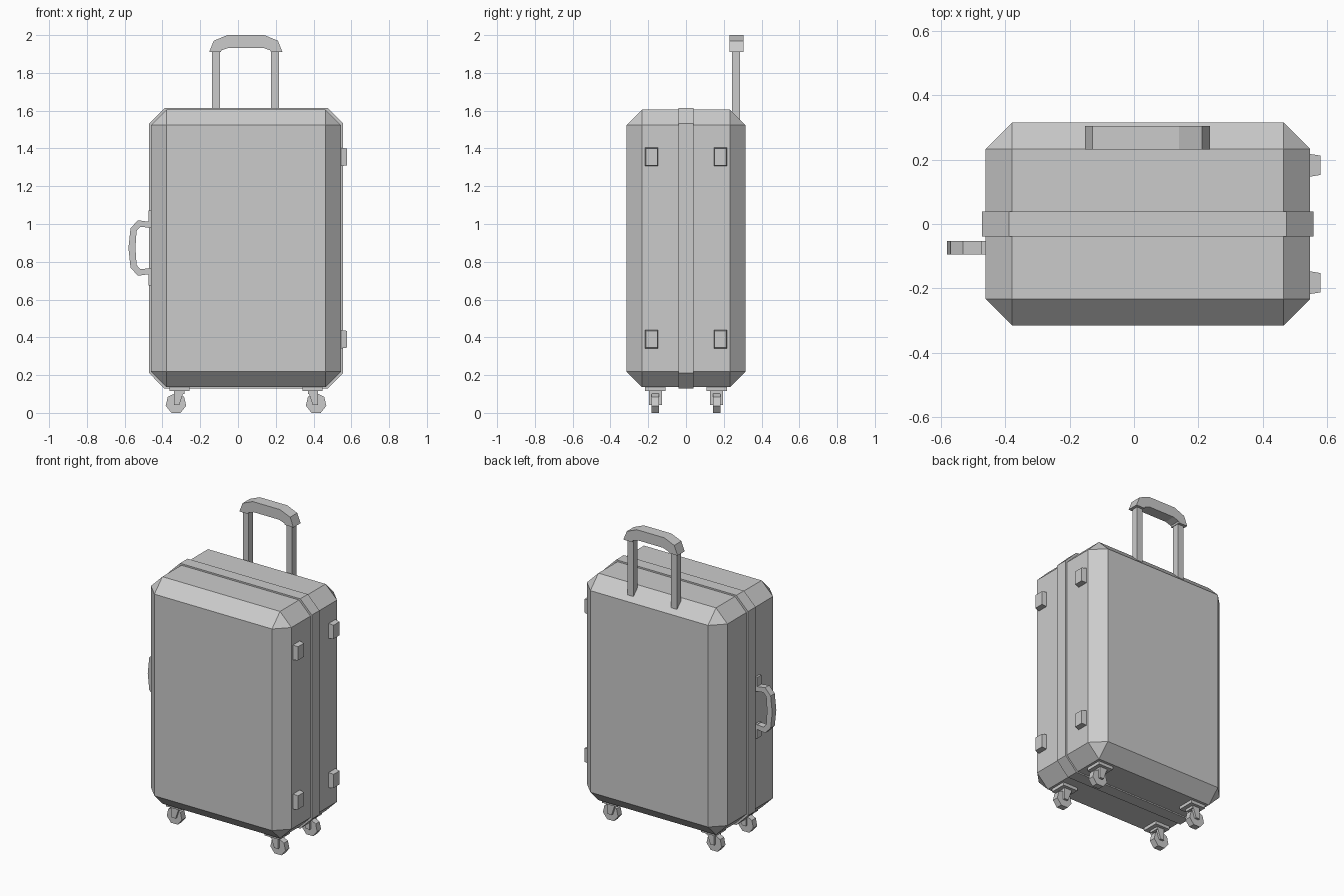
import bpy, bmesh, math

if "Cube" in bpy.data.objects:
    bpy.data.objects.remove(bpy.data.objects["Cube"])

CX = 0.0425  # centre line of the case


def make(name, bm):
    bmesh.ops.recalc_face_normals(bm, faces=bm.faces[:])
    me = bpy.data.meshes.new(name)
    bm.to_mesh(me)
    bm.free()
    ob = bpy.data.objects.new(name, me)
    bpy.context.collection.objects.link(ob)
    return ob


def box(name, x, y, z, chamfer=0):
    bm = bmesh.new()
    bmesh.ops.create_cube(bm, size=1)
    for v in bm.verts:
        v.co = [(r[0] + r[1]) / 2 + c * (r[1] - r[0]) for r, c in zip((x, y, z), v.co)]
    if chamfer:
        bmesh.ops.bevel(bm, geom=bm.edges[:], offset=chamfer, offset_type='OFFSET',
                        segments=1, profile=0.5, affect='EDGES')
    return make(name, bm)


def extrude_y(name, pts, y0, y1):
    """Prism from an (x, z) outline."""
    bm = bmesh.new()
    f = bm.faces.new([bm.verts.new((px, y0, pz)) for px, pz in pts])
    r = bmesh.ops.extrude_face_region(bm, geom=[f])
    for v in r['geom']:
        if isinstance(v, bmesh.types.BMVert):
            v.co.y = y1
    return make(name, bm)


# Chamfered shell
box("case_body", (-0.46, 0.546), (-0.315, 0.315), (0.136, 1.605), 0.082)

# Raised band around the seam
x0, x1, z0, z1, c = -0.471, 0.556, 0.128, 1.615, 0.083
extrude_y("centre_band", [(x0 + c, z0), (x1 - c, z0), (x1, z0 + c), (x1, z1 - c),
                          (x1 - c, z1), (x0 + c, z1), (x0, z1 - c), (x0, z0 + c)],
          -0.039, 0.039)

# Telescopic handle
for s, n in ((-1, "left"), (1, "right")):
    px = CX - 0.002 + s * 0.156
    box("handle_post_" + n, (px - 0.021, px + 0.021), (0.244, 0.287), (1.5, 1.93))
half = [(0.098, 2.0), (0.17, 1.97), (0.194, 1.91), (0.133, 1.91), (0.128, 1.92), (0.09, 1.933)]
gx = CX - 0.001
extrude_y("handle_grip", [(gx + a, b) for a, b in half] +
          [(gx - a, b) for a, b in reversed(half)], 0.231, 0.304)

# Side carry handle and its mounts
hz = 0.873
outer = [(-0.46, 0.137), (-0.53, 0.147), (-0.569, 0.104), (-0.58, 0)]
inner = [(-0.46, 0.107), (-0.517, 0.112), (-0.537, 0.09), (-0.543, 0)]
arc = lambda p: [(a, hz + b) for a, b in p] + [(a, hz - b) for a, b in reversed(p[:-1])]
extrude_y("carry_handle", arc(outer) + arc(inner)[::-1], -0.095, -0.053)
for s, n in ((-1, "lower"), (1, "upper")):
    a, b = sorted((hz + s * 0.105, hz + s * 0.198))
    box("carry_handle_mount_" + n, (-0.473, -0.45), (-0.095, -0.053), (a, b))

# Tapered side feet
for y in (-0.182, 0.182):
    for z in (0.39, 1.355):
        foot = box("side_foot", (0.54, 0.578), (y - 0.036, y + 0.036), (z - 0.05, z + 0.05))
        for v in foot.data.vertices:
            if v.co.x > 0.56:
                v.co.y += 0.006 * (1 if v.co.y < y else -1)
                v.co.z += 0.006 * (1 if v.co.z < z else -1)

# Casters: plate, two-pronged fork and seven-sided wheel
for s in (-1, 1):
    for y in (-0.162, 0.162):
        px = CX + s * 0.353
        box("caster_plate", (px - 0.053, px + 0.053), (y - 0.054, y + 0.054), (0.116, 0.14))
        box("caster_fork_top", (px - 0.026, px + 0.026), (y - 0.033, y + 0.033), (0.1, 0.118))
        prong = [(0.028, 0.117), (-0.025, 0.117), (0.0, 0.043), (0.028, 0.043)]
        for a, b in ((-0.034, -0.018), (0.018, 0.034)):
            extrude_y("caster_prong", [(px + s * u, w) for u, w in prong], y + a, y + b)
        ring = [(px + s * 0.018 + 0.0555 * math.sin(math.tau * k / 7),
                 0.05 + 0.0555 * math.cos(math.tau * k / 7)) for k in range(7)]
        extrude_y("caster_wheel", ring, y - 0.02, y + 0.02)
